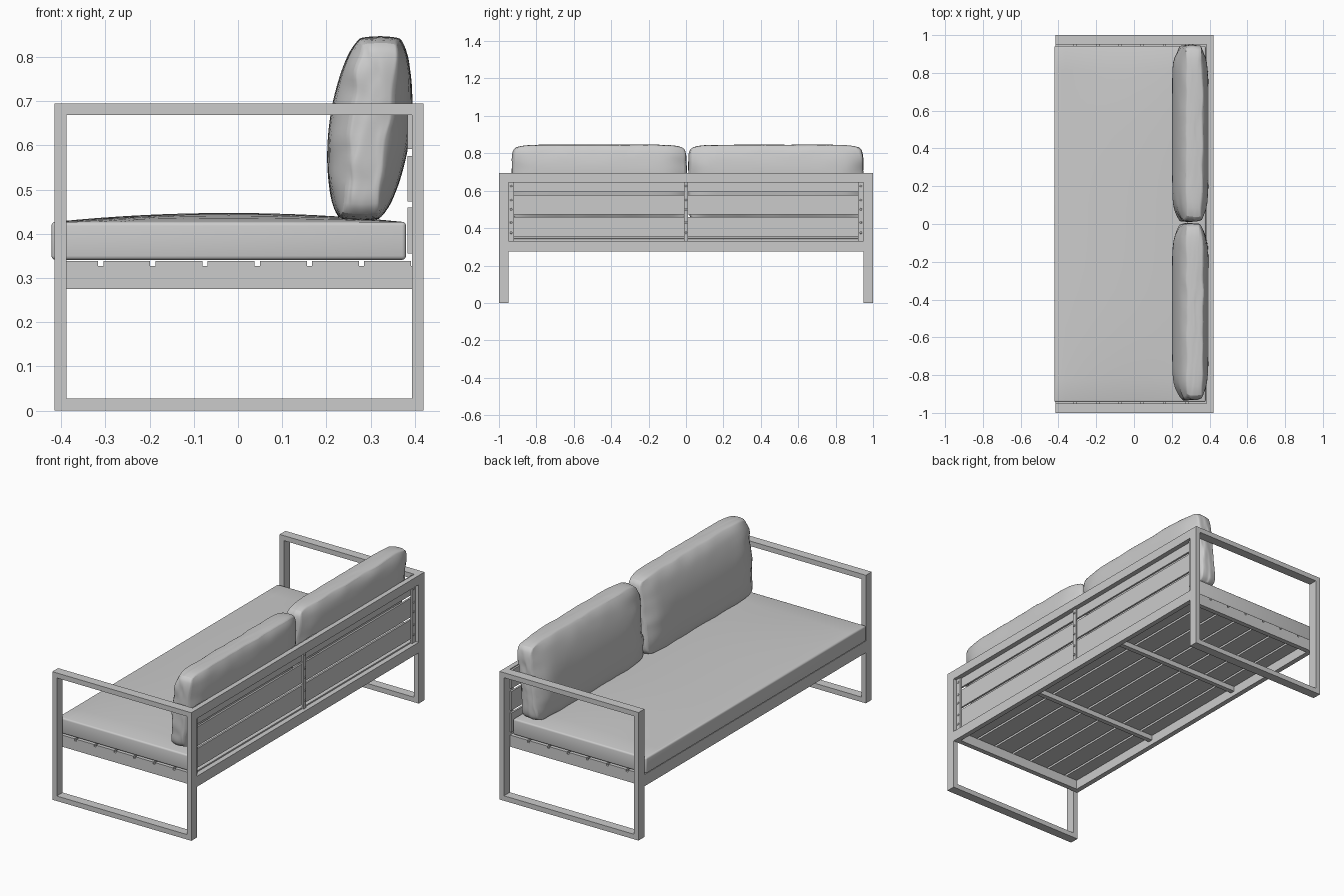
import bpy, bmesh, math
from mathutils import Matrix, Vector, noise

if "Cube" in bpy.data.objects:
    bpy.data.objects.remove(bpy.data.objects["Cube"])

grey = bpy.data.materials.new("warm_grey")
grey.diffuse_color = (0.6, 0.6, 0.6, 1)
grey.use_nodes = True
grey.node_tree.nodes["Principled BSDF"].inputs["Base Color"].default_value = grey.diffuse_color


def finish(name, bm):
    bmesh.ops.recalc_face_normals(bm, faces=bm.faces)
    me = bpy.data.meshes.new(name)
    bm.to_mesh(me)
    bm.free()
    ob = bpy.data.objects.new(name, me)
    bpy.context.collection.objects.link(ob)
    me.materials.append(grey)
    return ob


def add_box(bm, x0, x1, y0, y1, z0, z1):
    m = Matrix.Translation(((x0 + x1) / 2, (y0 + y1) / 2, (z0 + z1) / 2))
    bmesh.ops.create_cube(bm, size=1, matrix=m @ Matrix.Diagonal((x1 - x0, y1 - y0, z1 - z0, 1)))


def box(name, *dims):
    bm = bmesh.new()
    add_box(bm, *dims)
    return finish(name, bm)


def smooth(ob, angle):
    bpy.ops.object.select_all(action='DESELECT')
    ob.select_set(True)
    bpy.context.view_layer.objects.active = ob
    bpy.ops.object.shade_smooth_by_angle(angle=math.radians(angle))


X0, X1, T, H = -0.415, 0.42, 0.027, 0.695

# Side loops: rectangular frames that form legs and armrests
for side, y0 in (("near", -1.0), ("far", 0.95)):
    bm = bmesh.new()
    outer = [(X0, 0), (X1, 0), (X1, H), (X0, H)]
    inner = [(X0 + T, T), (X1 - T, T), (X1 - T, H - T), (X0 + T, H - T)]
    rings = [[bm.verts.new((x, y, z)) for x, z in loop]
             for y in (y0, y0 + 0.05) for loop in (outer, inner)]
    for a, b in ((0, 1), (1, 3), (3, 2), (2, 0)):
        for i in range(4):
            j = (i + 1) % 4
            bm.faces.new((rings[a][i], rings[a][j], rings[b][j], rings[b][i]))
    finish(side + "_side_loop", bm)

# Seat frame rails and back top rail
box("front_rail", X0, X0 + T, -0.95, 0.95, 0.275, 0.327)
box("back_rail", X1 - T, X1, -0.95, 0.95, 0.275, 0.332)
box("back_top_rail", X1 - T, X1, -0.95, 0.95, 0.645, H)
for s in (-1, 1):
    ys = sorted((s * 0.923, s * 0.95))
    box("side_rail", X0 + T, X1 - T, *ys, 0.275, 0.327)
    box("cross_bar", X0 + T, X1 - T, s * 0.33 - 0.013, s * 0.33 + 0.013, 0.3, 0.327)

# Seat slats
for i in range(7):
    x = -0.4225 + i * 0.118
    box("seat_slat", max(x, X0), min(x + 0.106, X1 - T), -0.95, 0.95, 0.327, 0.338)

# Back slats
for z0, z1 in ((0.355, 0.459), (0.473, 0.576), (0.592, 0.69)):
    box("back_slat", 0.383, 0.393, -0.95, 0.95, z0, z1)

# Back straps with round screw heads
for y in (-0.935, 0, 0.935):
    w = 0.015 if y else 0.011
    box("back_strap", 0.393, 0.402, y - w, y + w, 0.33, 0.646)
    bm = bmesh.new()
    for z in (0.375, 0.43, 0.5, 0.55, 0.625):
        m = Matrix.Translation((0.403, y, z)) @ Matrix.Rotation(math.pi / 2, 4, 'Y')
        bmesh.ops.create_cone(bm, cap_ends=True, segments=12, radius1=0.007,
                              radius2=0.005, depth=0.005, matrix=m)
    finish("strap_screws", bm)

# Seat cushion: rounded slab with a gently crowned top
bm = bmesh.new()
add_box(bm, -0.422, 0.38, -0.943, 0.943, 0.341, 0.427)
bmesh.ops.bevel(bm, geom=bm.edges[:], offset=0.009, segments=3, profile=0.5, affect='EDGES')
top = max(bm.faces, key=lambda f: f.calc_center_median().z)
rim = list(top.edges)
bmesh.ops.subdivide_edges(bm, edges=rim, cuts=15, use_grid_fill=True)
top_faces = [f for f in bm.faces if f.normal.z > 0.99 and f.calc_center_median().z > 0.42]
if len(top_faces) == 1:
    bmesh.ops.subdivide_edges(bm, edges=list(top_faces[0].edges), cuts=1, use_grid_fill=True)
for v in bm.verts:
    if v.co.z > 0.4269:
        u = min(1, abs(v.co.x + 0.021) / 0.392)
        t = min(1, abs(v.co.y) / 0.934)
        v.co.z += 0.02 * (1 - u * u) * (1 - t ** 4)
smooth(finish("seat_cushion", bm), 40)


# Back pillows: puffed, slightly wrinkled and leaning on the back
def pillow(name, yc, seed):
    bm = bmesh.new()
    bmesh.ops.create_cube(bm, size=2)
    bmesh.ops.subdivide_edges(bm, edges=bm.edges[:], cuts=15, use_grid_fill=True)
    for v in bm.verts:
        w, u, t = v.co
        thick = 0.043 + 0.05 * max(0, 1 - t * t) ** 0.7 * max(0, 1 - u ** 8) ** 0.6
        edge = max(abs(u), abs(t)) ** 4
        pucker = 0.012 * edge * noise.noise(Vector((w * 1.5, u * 9, t * 4 + seed)))
        y = u * 0.468 * (1 - 0.035 * abs(t) ** 8) * (1 - 0.012 * w * w)
        z = t * 0.209 * (1 - 0.06 * abs(u) ** 10) * (1 - 0.02 * w * w)
        x = w * thick + pucker
        v.co = (0.298 + 0.108 * z + x, yc + y + pucker * 0.5, 0.638 + z - 0.3 * abs(pucker) * t)
    ob = finish(name, bm)
    ob.modifiers.new("soften", 'SUBSURF').levels = 1
    ob.modifiers["soften"].render_levels = 1
    smooth(ob, 45)


pillow("near_pillow", -0.464, 3.1)
pillow("far_pillow", 0.480, 7.7)
